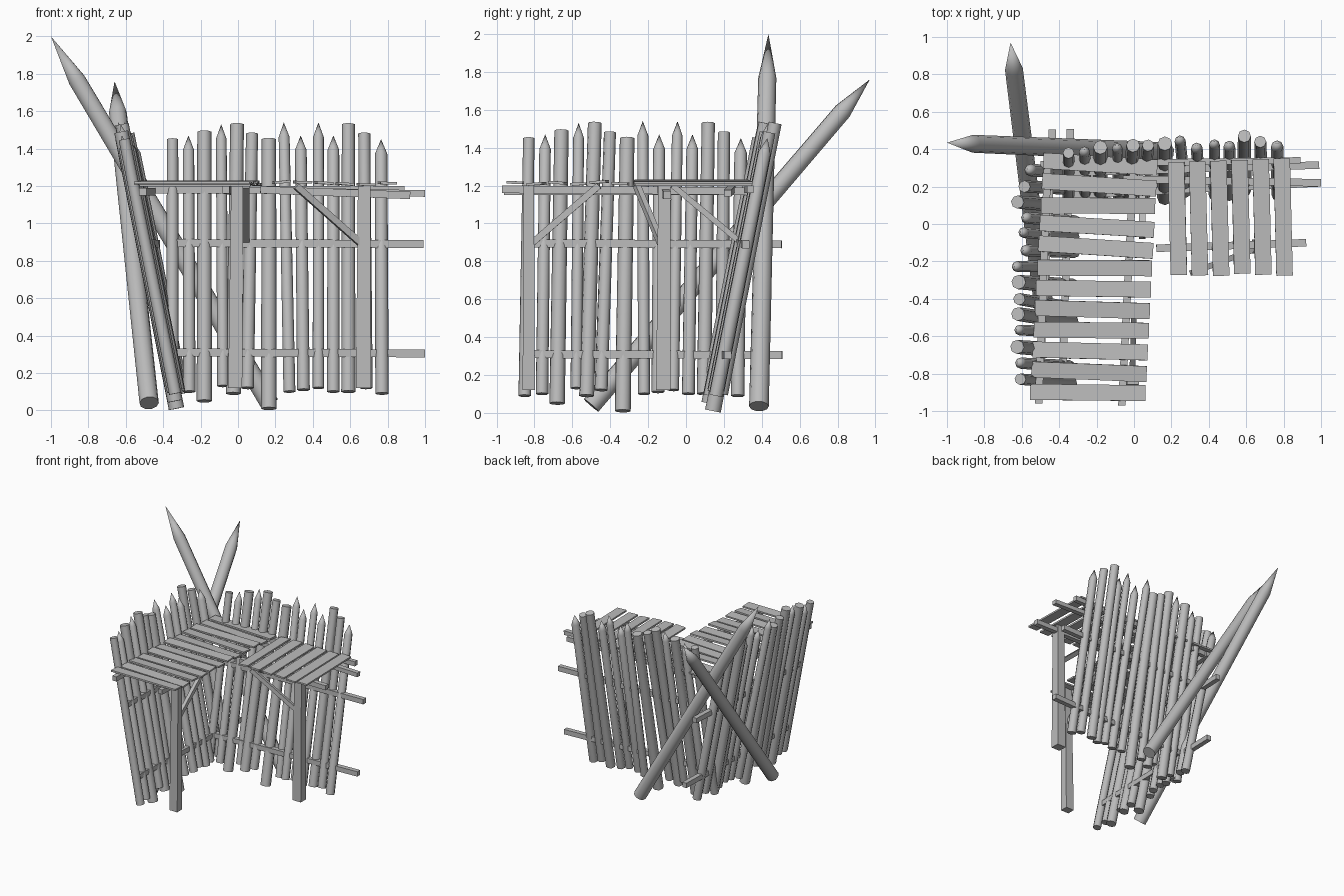
import bpy, bmesh, math, random
from mathutils import Vector, Matrix

random.seed(4)
cube = bpy.data.objects.get("Cube")
if cube:
    bpy.data.objects.remove(cube)

wood = bpy.data.materials.new("grey wood")
wood.use_nodes = True
wood.diffuse_color = (0.5, 0.5, 0.5, 1)
wood.node_tree.nodes["Principled BSDF"].inputs["Base Color"].default_value = (0.5, 0.5, 0.5, 1)


def finish(bm, name, smooth=False):
    bmesh.ops.recalc_face_normals(bm, faces=bm.faces)
    mesh = bpy.data.meshes.new(name)
    bm.to_mesh(mesh)
    bm.free()
    mesh.materials.append(wood)
    obj = bpy.data.objects.new(name, mesh)
    bpy.context.collection.objects.link(obj)
    if smooth:
        bpy.ops.object.select_all(action='DESELECT')
        obj.select_set(True)
        bpy.context.view_layer.objects.active = obj
        bpy.ops.object.shade_smooth_by_angle(angle=math.radians(50))
    return obj


def log(name, start, end, radius, point=0.0, sides=8):
    """Round log between two points, with an optional sharpened tip."""
    start, end = Vector(start), Vector(end)
    axis = (end - start).normalized()
    turn = axis.to_track_quat('Z', 'Y')
    bm = bmesh.new()

    def ring(center, r):
        return [bm.verts.new(center + turn @ Vector((r * math.cos(a), r * math.sin(a), 0)))
                for a in (math.tau * i / sides for i in range(sides))]

    low = ring(start, radius)
    high = ring(end - axis * point, radius * 0.92)
    bm.faces.new(low)
    tip = bm.verts.new(end) if point else None
    if not point:
        bm.faces.new(high)
    for i in range(sides):
        j = (i + 1) % sides
        bm.faces.new((low[i], low[j], high[j], high[i]))
        if point:
            bm.faces.new((high[i], high[j], tip))
    return finish(bm, name, True)


def timber(name, start, end, width, depth, roll=0.0, taper=1.0):
    """Squared timber between two points; depth is measured upwards."""
    start, end = Vector(start), Vector(end)
    axis = (end - start).normalized()
    up = Vector((0, 1, 0)) if abs(axis.z) > 0.9 else Vector((0, 0, 1))
    side = up.cross(axis).normalized()
    up = axis.cross(side)
    frame = Matrix((side, up, axis)).transposed() @ Matrix.Rotation(roll, 3, 'Z')
    bm = bmesh.new()
    bmesh.ops.create_cube(bm, size=1)
    for v in bm.verts:
        scale = taper if v.co.z > 0 else 1
        local = Vector((v.co.x * width * scale, v.co.y * depth * scale, 0))
        v.co = (start if v.co.z < 0 else end) + frame @ local
    return finish(bm, name)


def back(x, y, z):
    return (x, y, z)


def right(x, y, z):
    # The side wall repeats the back wall, turned a little under a right angle
    return (-y + 0.08 * x - 0.2, x + 0.08 * y - 0.51, z)


# Palisade logs: top x, top y, top z, bottom x, bottom z, radius, sharpened
LOGS = [
    (-.35, .38, 1.45, -.35, .09, .033, 0), (-.265, .40, 1.47, -.26, .10, .033, 1),
    (-.18, .41, 1.49, -.18, .05, .041, 0), (-.09, .42, 1.53, -.08, .13, .031, 1),
    (-.005, .42, 1.53, -.025, .09, .040, 0), (.075, .42, 1.48, .05, .12, .035, 0),
    (.165, .43, 1.45, .165, .01, .042, 0), (.245, .46, 1.54, .275, .10, .032, 1),
    (.335, .42, 1.47, .35, .11, .034, 1), (.43, .44, 1.54, .43, .12, .031, 1),
    (.51, .43, 1.47, .51, .10, .034, 1), (.59, .47, 1.53, .59, .10, .038, 0),
    (.675, .44, 1.48, .685, .12, .035, 0), (.765, .43, 1.45, .77, .09, .036, 1),
]
for side, place in (("back", back), ("right", right)):
    for tx, ty, tz, bx, bz, r, sharp in LOGS:
        log(side + "_wall_log", place(bx, ty - 0.2 * (tz - bz), bz), place(tx, ty, tz),
            r, 0.08 * sharp)
    # Rails tying the logs together on the inner face
    for x0, y0, x1, y1, z in ((-.35, .155, 1.0, .22, .305), (-.36, .275, .99, .315, .89)):
        timber(side + "_wall_rail", place(x0, y0, z + 0.005), place(x1, y1, z), .04, .042)

# Rails and beams under the walkways
timber("back_top_rail", (-.50, .32, 1.18), (.89, .34, 1.18), .035, .04)
timber("right_top_rail", (-.51, -.96, 1.17), (-.46, .36, 1.17), .04, .04)
timber("back_walkway_beam", (.12, -.13, 1.18), (.92, -.1, 1.15), .04, .04)
timber("right_walkway_beam", (-.065, -.97, 1.18), (.0, .36, 1.17), .04, .04)
timber("back_cross_beam", (-.06, .24, 1.18), (1.0, .22, 1.16), .04, .035)

# Posts
timber("right_post", (-.015, -.83, .12), (-.005, -.83, 1.2), .075, .065, taper=.85)
timber("back_post", (.67, -.12, .12), (.675, -.115, 1.2), .08, .075, taper=.85)

# Diagonal braces
timber("back_brace", (.66, -.13, .89), (.31, -.26, 1.2), .03, .035)
timber("right_brace", (-.01, -.82, .89), (.0, -.46, 1.2), .03, .035)
timber("corner_brace", (.045, .30, .89), (.045, -.07, 1.2), .035, .03)

# Side walkway planks
for i in range(12):
    y = .32 - i * .111
    skew = random.uniform(-.012, .012) - .012
    shift = .07 * i / 11
    z = 1.215 + random.uniform(-.008, .008)
    timber("right_walkway_plank", (-.485 - shift, y - skew, z), (.125 - shift * .9, y + skew, z),
           .085, .014, random.uniform(-.1, .1))

# Back walkway planks
for i in range(6):
    x = .225 + i * .113
    z = 1.215 + random.uniform(-.008, .008)
    timber("back_walkway_plank", (x, .33 + .004 * i, z),
           (x + .015, -.29 + random.uniform(0, .03), z), .088, .014, random.uniform(-.1, .1))

# Two great stakes crossing behind the corner
log("back_great_stake", (.17, .385, .035), (-1.0, .435, 2.0), .052, .27, 10)
log("right_great_stake", (-.475, -.50, .04), (-.66, .97, 1.76), .052, .22, 10)
